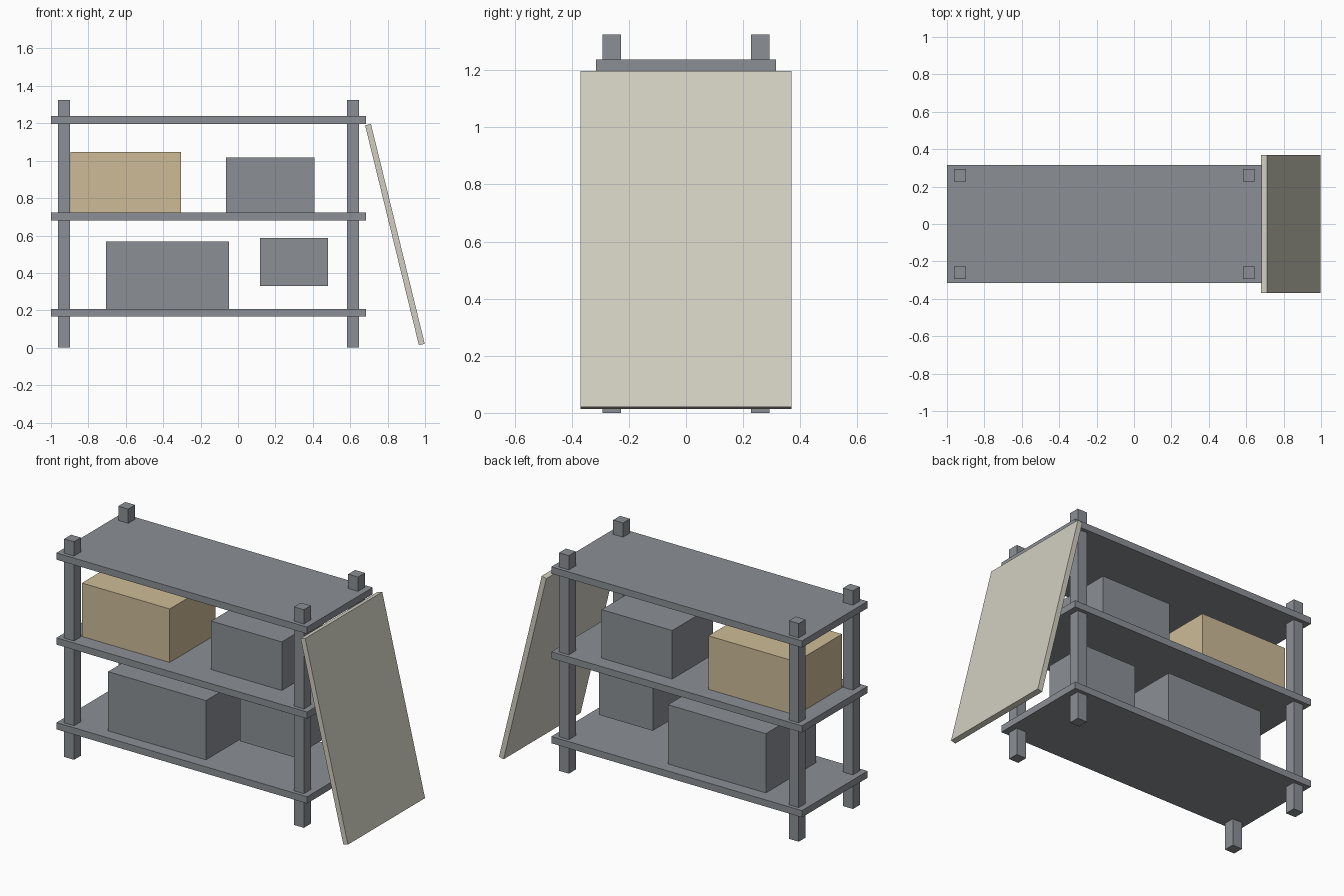
import bpy
import math

cube = bpy.data.objects.get("Cube")
if cube:
    bpy.data.objects.remove(cube, do_unlink=True)


def make_material(name, color):
    mat = bpy.data.materials.new(name)
    mat.use_nodes = True
    mat.diffuse_color = (*color, 1)
    mat.node_tree.nodes["Principled BSDF"].inputs["Base Color"].default_value = (*color, 1)
    return mat


steel = make_material("steel grey", (0.26, 0.28, 0.305))
cardboard = make_material("cardboard tan", (0.61, 0.50, 0.31))
board = make_material("off white board", (0.64, 0.62, 0.53))


def box(name, x, y, z, mat):
    """Box from (min, max) ranges along each axis."""
    ranges = (x, y, z)
    bpy.ops.mesh.primitive_cube_add(size=1, location=[(a + b) / 2 for a, b in ranges])
    obj = bpy.context.object
    obj.name = name
    obj.scale = [b - a for a, b in ranges]
    obj.data.materials.append(mat)
    return obj


# Four upright posts
half = 0.033
for side, x in (("right", -0.93), ("left", 0.615)):
    for end, y in (("front", -0.26), ("back", 0.26)):
        box(f"{end}_{side}_post", (x - half, x + half), (y - half, y + half),
            (0, 1.325), steel)

# Three shelf boards
for level, top in (("lower", 0.207), ("middle", 0.722), ("upper", 1.238)):
    box(f"{level}_shelf", (-1, 0.685), (-0.315, 0.315), (top - 0.041, top), steel)

# Stored boxes
box("cardboard_box", (-0.895, -0.305), (-0.22, 0.22), (0.722, 1.047), cardboard)
box("middle_grey_box", (-0.065, 0.41), (-0.165, 0.225), (0.722, 1.017), steel)
box("lower_large_box", (-0.705, -0.047), (-0.24, 0.24), (0.207, 0.567), steel)
box("lower_small_box", (0.118, 0.48), (-0.15, 0.15), (0.33, 0.587), steel)

# Flat panel leaning against the end of the rack
panel = box("leaning_panel", (0.823, 0.855), (-0.37, 0.37), (0, 1.21), board)
panel.rotation_euler.y = -math.atan(0.288 / 1.177)
